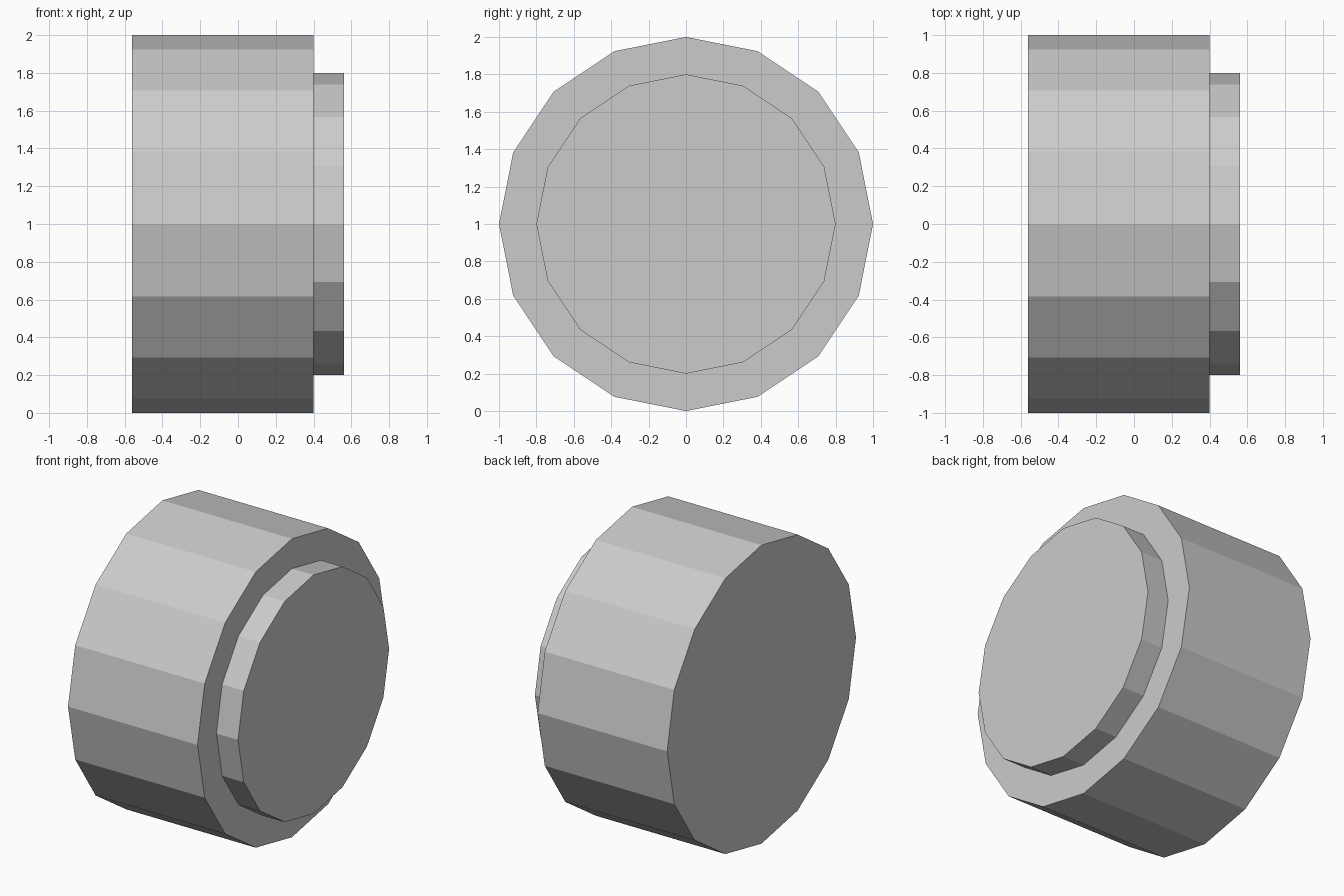
import bpy
import math

if "Cube" in bpy.data.objects:
    bpy.data.objects.remove(bpy.data.objects["Cube"])

grey = bpy.data.materials.new("plain_grey")
grey.diffuse_color = (0.6, 0.6, 0.6, 1.0)
grey.use_nodes = True
grey.node_tree.nodes["Principled BSDF"].inputs["Base Color"].default_value = grey.diffuse_color


def disc(name, radius, x0, x1):
    """Flat-shaded 16-sided cylinder lying along x, from x0 to x1."""
    bpy.ops.mesh.primitive_cylinder_add(
        vertices=16, radius=radius, depth=x1 - x0,
        location=((x0 + x1) / 2, 0, 1), rotation=(0, math.pi / 2, 0))
    obj = bpy.context.object
    obj.name = name
    obj.data.materials.append(grey)
    return obj


# Wide drum
disc("drum_body", 1.0, -0.56, 0.40)
# Narrower raised end, seated slightly into the drum
disc("end_cap", 0.8, 0.39, 0.56)
